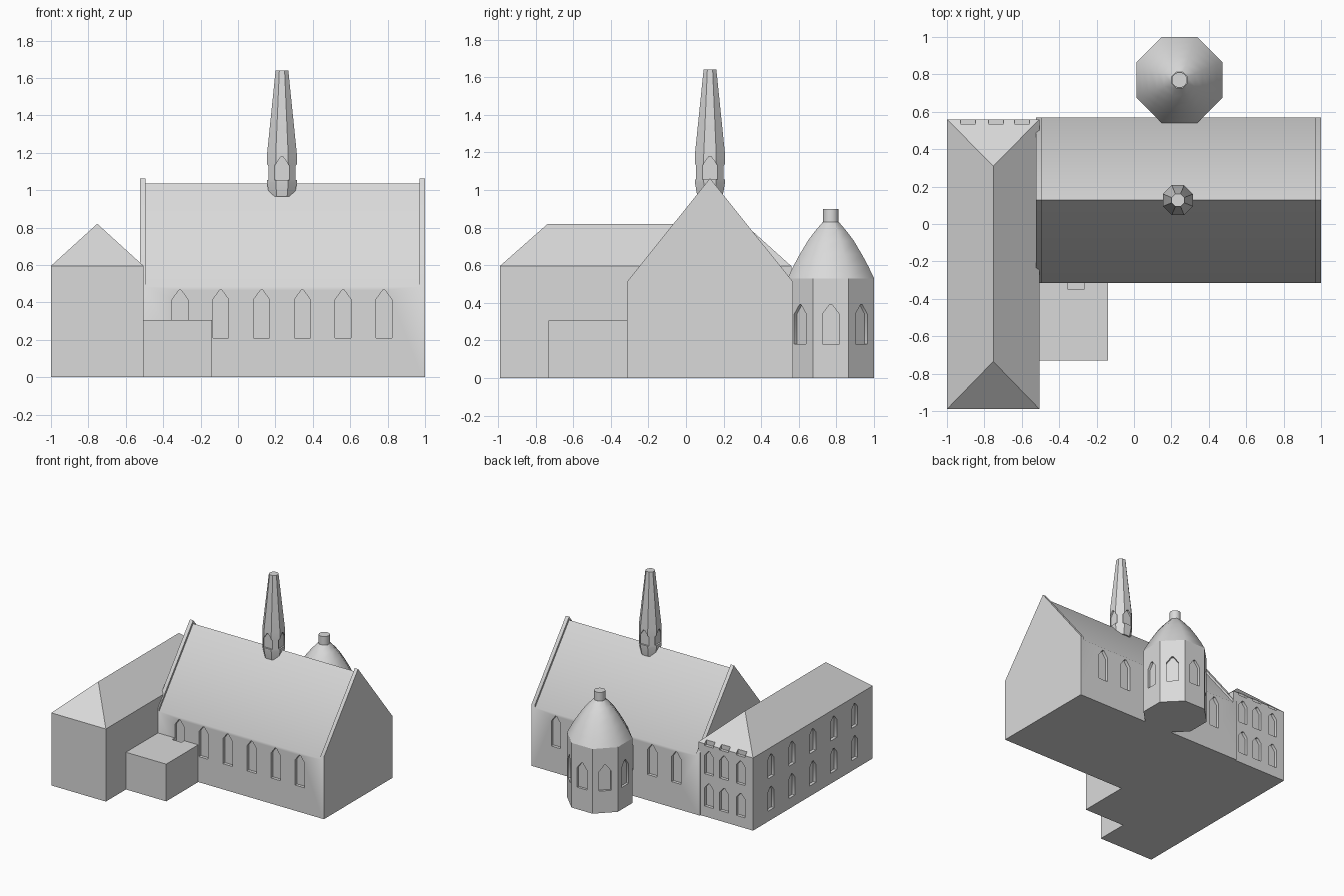
import bpy, bmesh, math
from mathutils import Vector

if "Cube" in bpy.data.objects:
    bpy.data.objects.remove(bpy.data.objects["Cube"])

stone = bpy.data.materials.new("pale_stone")
stone.diffuse_color = (0.7, 0.7, 0.7, 1)
stone.use_nodes = True
stone.node_tree.nodes["Principled BSDF"].inputs["Base Color"].default_value = stone.diffuse_color


def finish(name, bm):
    bmesh.ops.recalc_face_normals(bm, faces=bm.faces)
    mesh = bpy.data.meshes.new(name)
    bm.to_mesh(mesh)
    bm.free()
    mesh.materials.append(stone)
    obj = bpy.data.objects.new(name, mesh)
    bpy.context.collection.objects.link(obj)
    return obj


def add_prism(bm, points, offset):
    face = bm.faces.new([bm.verts.new(p) for p in points])
    ext = bmesh.ops.extrude_face_region(bm, geom=[face])
    moved = [v for v in ext["geom"] if isinstance(v, bmesh.types.BMVert)]
    bmesh.ops.translate(bm, vec=Vector(offset), verts=moved)


def prism(name, points, offset):
    bm = bmesh.new()
    add_prism(bm, points, offset)
    return finish(name, bm)


def lathe(name, cx, cy, profile, sides=8):
    """Stack of polygon rings; profile holds (apothem, z), flats face the axes."""
    bm = bmesh.new()
    rings = []
    for r, z in profile:
        r /= math.cos(math.pi / sides)
        rings.append([bm.verts.new((cx + r * math.cos((i + .5) * math.tau / sides),
                                    cy + r * math.sin((i + .5) * math.tau / sides), z))
                      for i in range(sides)])
    for a, b in zip(rings, rings[1:]):
        for i in range(sides):
            j = (i + 1) % sides
            bm.faces.new((a[i], a[j], b[j], b[i]))
    bm.faces.new(rings[0])
    bm.faces.new(rings[-1])
    return finish(name, bm)


def cut_windows(targets, windows, width, depth=0.025, out=0.035):
    """Recess pointed windows; each is (x, y, outward angle, sill, shoulder, tip)."""
    bm = bmesh.new()
    w = width / 2
    for x, y, ang, z0, z1, z2 in windows:
        n = Vector((math.cos(ang), math.sin(ang), 0))
        side = Vector((-n.y, n.x, 0))
        base = Vector((x, y, 0)) - n * depth
        shape = [(-w, z0), (w, z0), (w, z1), (w * .35, z2), (-w * .35, z2), (-w, z1)]
        if z2 - z1 < 0.06:
            shape[3:5] = [(w * .15, z2), (-w * .15, z2)]
        add_prism(bm, [base + side * u + Vector((0, 0, z)) for u, z in shape],
                  n * (depth + out))
    cutter = finish("window_cutter", bm)
    cutter.hide_render = True
    for t in targets:
        mod = t.modifiers.new("windows", 'BOOLEAN')
        mod.operation = 'DIFFERENCE'
        mod.solver = 'EXACT'
        mod.object = cutter
        bpy.context.view_layer.objects.active = t
        bpy.ops.object.modifier_apply(modifier=mod.name)
    bpy.data.objects.remove(cutter)


# Nave with steep roof, and raised gable walls at both ends
def gable(x, eave, ridge):
    return [(x, -.315, 0), (x, .57, 0), (x, .57, eave), (x, .1275, ridge), (x, -.315, eave)]


nave = prism("nave", gable(-.505, .485, 1.035), (1.49, 0, 0))
prism("west_gable", gable(-.525, .51, 1.062), (.03, 0, 0))
prism("east_gable", gable(.97, .51, 1.062), (.03, 0, 0))

# Side annex
annex = prism("annex", [(-.51, -.73, 0), (-.14, -.73, 0), (-.14, -.3, 0), (-.51, -.3, 0)],
              (0, 0, .305))

# Nave windows on both long sides; the first one also notches the annex roof
xs = [-.31 + .218 * i for i in range(6)]
cut_windows([nave, annex],
            [(x, -.315, -math.pi / 2, .21, .415, .465) for x in xs], .085)
cut_windows([nave], [(x, .57, math.pi / 2, .21, .415, .465) for x in xs], .085)

# West wing with hipped roof
bm = bmesh.new()
corners = [(-1, -.99), (-.505, -.99), (-.505, .56), (-1, .56)]
lo = [bm.verts.new((x, y, 0)) for x, y in corners]
hi = [bm.verts.new((x, y, .595)) for x, y in corners]
r0, r1 = bm.verts.new((-.7525, -.735, .82)), bm.verts.new((-.7525, .31, .82))
bm.faces.new(lo)
for i in range(4):
    j = (i + 1) % 4
    bm.faces.new((lo[i], lo[j], hi[j], hi[i]))
for f in ((hi[0], hi[1], r0), (hi[1], hi[2], r1, r0),
          (hi[2], hi[3], r1), (hi[3], hi[0], r0, r1)):
    bm.faces.new(f)
wing = finish("west_wing", bm)

# Two window rows on the west and back, plus a row of notches at the back eave
wins = []
for z in (.085, .35):
    wins += [(-1, .328 - .271 * i, math.pi, z, z + .15, z + .19) for i in range(5)]
    wins += [(x, .56, math.pi / 2, z, z + .15, z + .19) for x in (-.888, -.738, -.6)]
wins += [(x, .56, math.pi / 2, .58, .73, .77) for x in (-.888, -.738, -.6)]
cut_windows([wing], wins, .08)

# Octagonal chapel with dome and lantern
cx, cy, r = .243, .77, .23
chapel = lathe("chapel", cx, cy, [(r, 0), (r, .53)])
cut_windows([chapel], [(cx + r * math.cos(a), cy + r * math.sin(a), a, .18, .34, .39)
                       for a in (i * math.pi / 4 for i in range(8))], .09, .02)
lathe("chapel_dome", cx, cy, [(r, .53), (.2, .593), (.165, .658), (.122, .73),
                              (.083, .782), (.042, .83)])
lathe("dome_lantern", cx, cy, [(.041, .82), (.041, .9)], 16)

# Ridge spire with four belfry openings
sx, sy, sr = .235, .1275, .08
spire = lathe("spire", sx, sy, [(.067, .965), (sr, 1.04), (sr, 1.19), (.034, 1.64)])
cut_windows([spire], [(sx + sr * math.cos(a), sy + sr * math.sin(a), a, 1.055, 1.13, 1.178)
                      for a in (i * math.pi / 2 for i in range(4))], .08, .014)

# Smooth shading that keeps the corners sharp
for o in bpy.context.scene.objects:
    o.select_set(True)
    bpy.context.view_layer.objects.active = o
bpy.ops.object.shade_smooth_by_angle(angle=math.radians(42))
